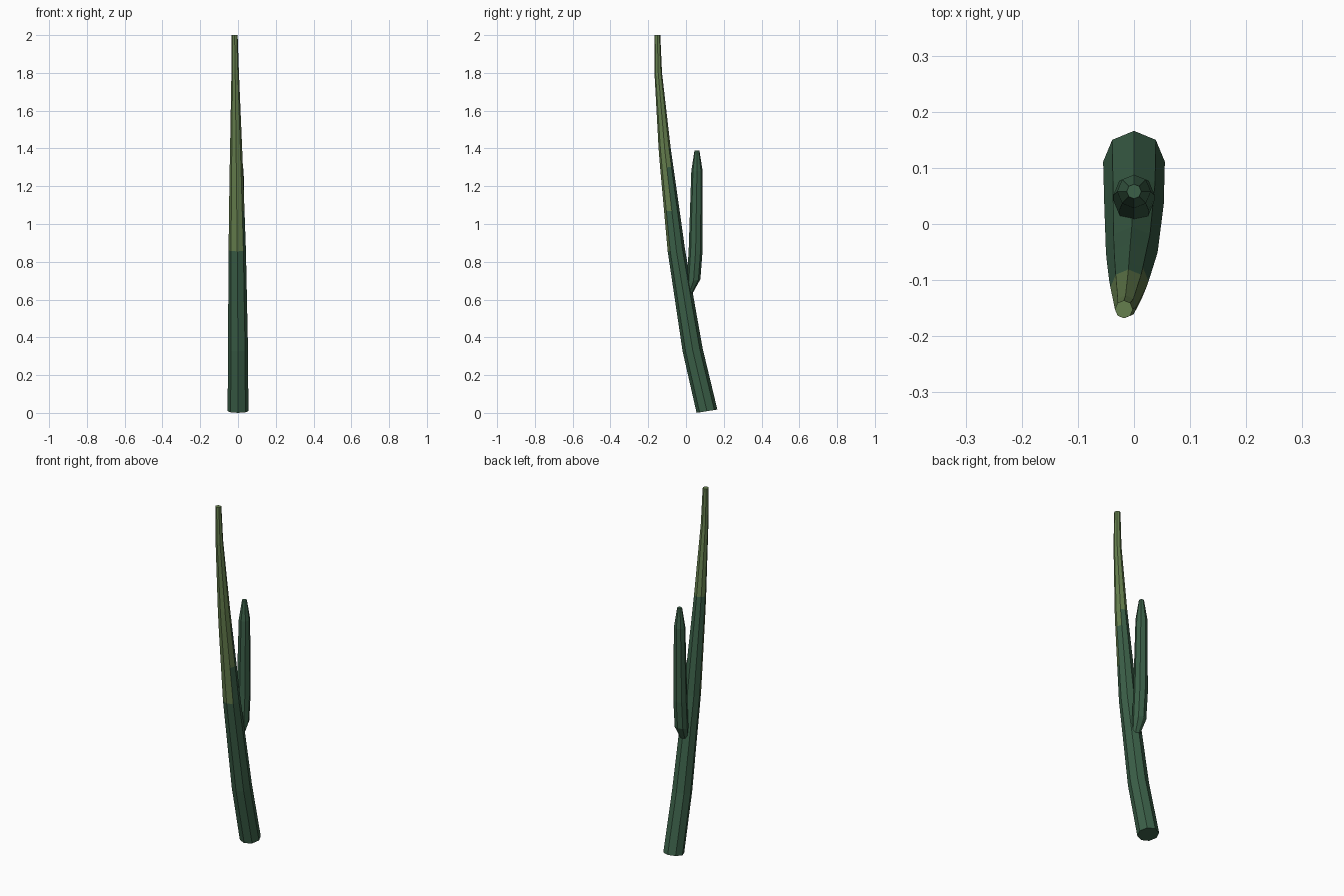
import bpy, bmesh, math

if "Cube" in bpy.data.objects:
    bpy.data.objects.remove(bpy.data.objects["Cube"])


def material(name, rgb):
    m = bpy.data.materials.new(name)
    m.diffuse_color = (*rgb, 1)
    m.use_nodes = True
    m.node_tree.nodes["Principled BSDF"].inputs["Base Color"].default_value = m.diffuse_color
    return m


dark = material("dark green", (0.043, 0.115, 0.064))
olive = material("olive green", (0.13, 0.21, 0.075))
SIDES = 8


def stem(name, path, limits=None):
    """Tapered eight-sided tube; path = (x, y, z, radius, tilt)."""
    bm = bmesh.new()
    rings = []
    for x, y, z, r, tilt in path:
        ring = []
        for i in range(SIDES):
            a = math.tau * i / SIDES
            oy = r * math.sin(a)
            ring.append(bm.verts.new((x + r * math.cos(a), y + oy, z + oy * tilt)))
        rings.append(ring)
    bm.faces.new(rings[0][::-1])
    tip = bm.faces.new(rings[-1])
    if limits:
        tip.material_index = 1
    for k in range(len(rings) - 1):
        lo, hi = rings[k], rings[k + 1]
        for i in range(SIDES):
            j = (i + 1) % SIDES
            f = bm.faces.new((lo[i], lo[j], hi[j], hi[i]))
            # olive part starts at a different height on each side
            if limits and path[k][2] >= limits[i] - 0.01:
                f.material_index = 1
    bmesh.ops.recalc_face_normals(bm, faces=bm.faces[:])
    me = bpy.data.meshes.new(name)
    bm.to_mesh(me)
    bm.free()
    me.materials.append(dark)
    me.materials.append(olive)
    ob = bpy.data.objects.new(name, me)
    bpy.context.collection.objects.link(ob)
    return ob


# main leaning stem, olive towards the tip
stem("main_stem", [
    (0, 0.111, 0.009, 0.055, 0.16),
    (0, 0.035, 0.334, 0.053, 0.15),
    (-0.004, -0.051, 0.86, 0.046, 0.10),
    (-0.0065, -0.075, 1.07, 0.041, 0.08),
    (-0.009, -0.102, 1.30, 0.035, 0.07),
    (-0.010, -0.113, 1.40, 0.032, 0.07),
    (-0.015, -0.147, 1.80, 0.020, 0.04),
    (-0.018, -0.152, 2.0, 0.016, 0.0),
], limits=[1.30, 1.40, 1.40, 1.40, 0.86, 0.86, 0.86, 1.07])

# side branch rising from the back of the stem
stem("side_branch", [
    (0, 0.015, 0.625, 0.020, 0.4),
    (0, 0.040, 0.70, 0.036, 0.2),
    (0, 0.051, 0.86, 0.037, 0.0),
    (0, 0.058, 1.28, 0.030, 0.0),
    (0, 0.058, 1.39, 0.013, 0.0),
])
